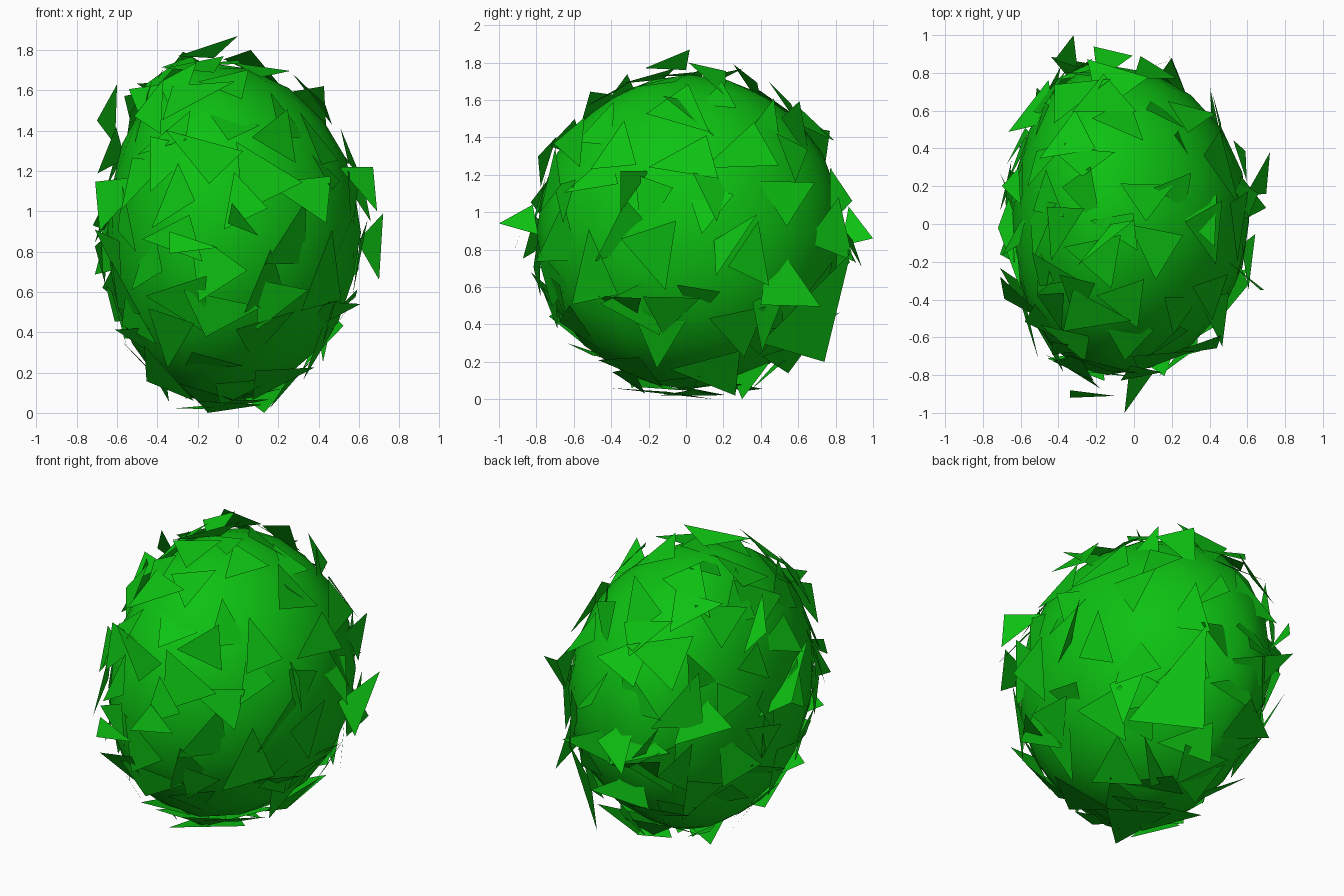
import bpy, bmesh, math, random
from mathutils import Vector

if "Cube" in bpy.data.objects:
    bpy.data.objects.remove(bpy.data.objects["Cube"])

random.seed(7)
green = bpy.data.materials.new("leaf_green")
green.diffuse_color = (0.004, 0.54, 0.006, 1)
green.use_nodes = True
green.node_tree.nodes["Principled BSDF"].inputs["Base Color"].default_value = green.diffuse_color

CENTRE = Vector((-0.14, 0.02, 0.895))

def radii(d):
    # the bush is fuller on its left side, so the two halves differ in x
    return Vector((0.75 if d.x > 0 else 0.51, 0.82, 0.84))

def on_core(d):
    r = radii(d)
    return CENTRE + Vector((d.x * r.x, d.y * r.y, d.z * r.z))

def finish(bm, name):
    mesh = bpy.data.meshes.new(name)
    bm.to_mesh(mesh)
    bm.free()
    mesh.materials.append(green)
    ob = bpy.data.objects.new(name, mesh)
    bpy.context.collection.objects.link(ob)
    return ob

# Rounded solid core
bm = bmesh.new()
bmesh.ops.create_icosphere(bm, subdivisions=3, radius=1)
for v in bm.verts:
    v.co = on_core(v.co.normalized())
for f in bm.faces:
    f.smooth = True
finish(bm, "bush_core")

# Leaves that stand out furthest and set the outline
outer = [
    ((0, .02, 1.87), (-.3, -.22, 1.77), (-.12, 0, 1.76)),
    ((.59, .15, .85), (.7, .16, .66), (.72, .38, .99)),
    ((.5, -.2, 1.22), (.67, -.35, 1.22), (.69, -.35, 1.0)),
    ((-.05, -1, .94), (-.03, -.82, 1.04), (.1, -.79, .88)),
    ((-.32, 1, .86), (-.42, .87, 1.03), (-.3, .83, .82)),
    ((-.2, -.4, .06), (-.15, .15, 0), (.12, -.1, .04)),
    ((.13, .3, 0), (-.03, .25, .12), (.3, .45, .2)),
    ((-.34, -.88, .9), (-.34, -.92, .79), (-.1, -.91, .82)),
    ((-.72, -.02, .93), (-.6, -.35, 1.17), (-.64, .2, .9)),
    ((-.7, .2, 1.45), (-.6, .1, 1.63), (-.61, .3, 1.33)),
    ((.1, .74, .2), (.38, .4, .3), (.2, .88, .78)),
]
bm = bmesh.new()
for tri in outer:
    bm.faces.new([bm.verts.new(p) for p in tri])

# Scattered leaves, spread evenly and lying roughly along the core
COUNT = 120
for i in range(COUNT):
    z = 1 - 2 * (i + 0.5) / COUNT
    a = i * math.pi * (3 - math.sqrt(5))
    s = math.sqrt(1 - z * z)
    d = Vector((s * math.cos(a), s * math.sin(a), z))
    d = (d + Vector([random.uniform(-.12, .12) for _ in range(3)])).normalized()
    r = radii(d)
    n = Vector((d.x / r.x, d.y / r.y, d.z / r.z)).normalized()
    pos = on_core(d) + n * random.uniform(0.0, 0.04)
    # tilt the leaf a little away from the surface
    n = (n + Vector([random.gauss(0, .22) for _ in range(3)])).normalized()
    u = n.orthogonal().normalized()
    w = n.cross(u)
    spin = random.uniform(0, 2 * math.pi)
    corners = []
    for k in range(3):
        t = spin + k * 2 * math.pi / 3 + random.uniform(-.45, .45)
        p = pos + (u * math.cos(t) + w * math.sin(t)) * random.uniform(.12, .24)
        p.x = max(-.71, min(.70, p.x))
        p.y = max(-.94, min(.94, p.y))
        p.z = max(.02, min(1.8, p.z))
        corners.append(bm.verts.new(p))
    f = bm.faces.new(corners)
    f.normal_update()
    if f.normal.dot(d) < 0:
        f.normal_flip()
finish(bm, "bush_leaves")
